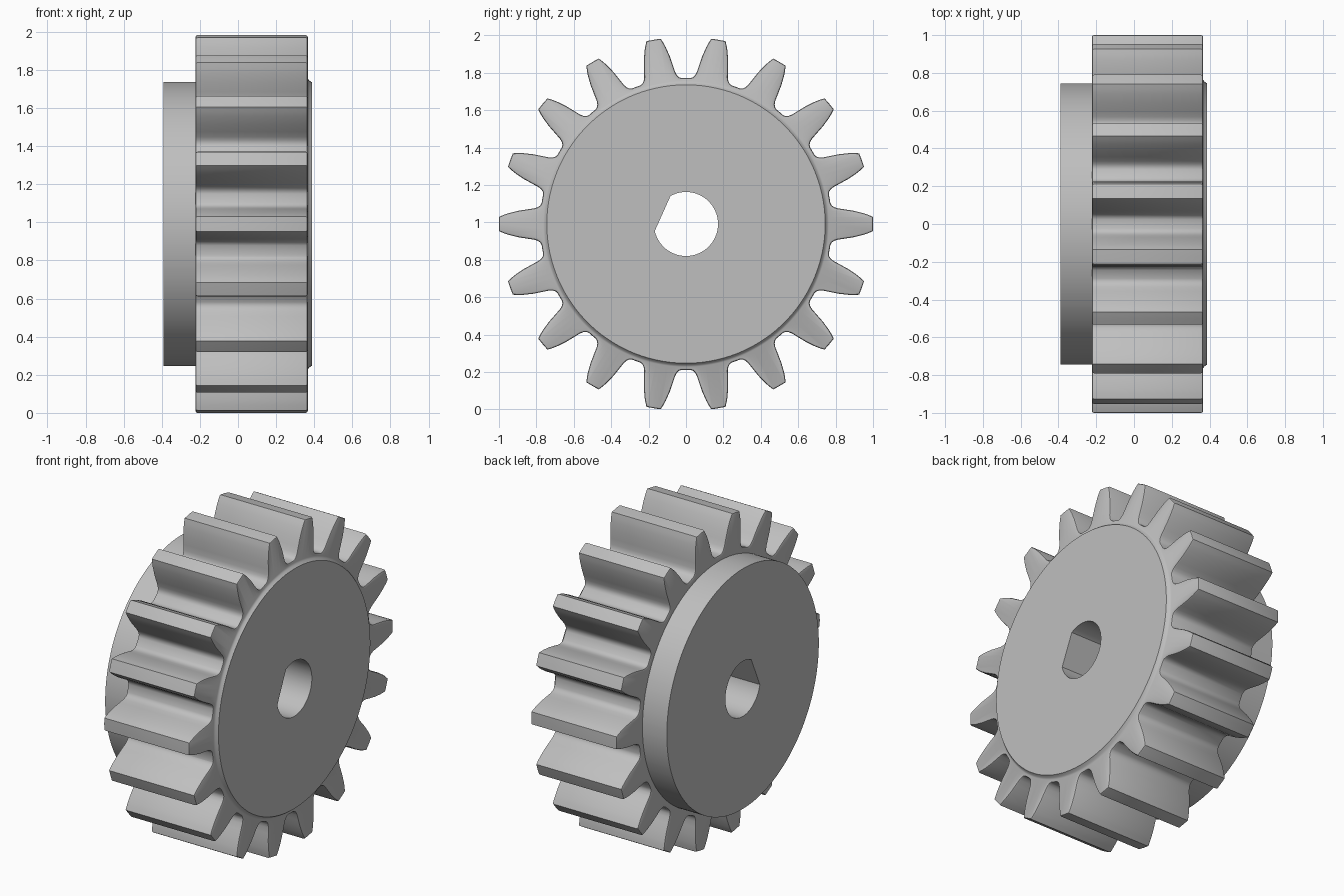
import bpy, bmesh
from math import sin, cos, radians, degrees, acos
from mathutils import Vector

cube = bpy.data.objects.get("Cube")
if cube:
    bpy.data.objects.remove(cube)

TEETH, PITCH = 18, 20.0
AXIS_Z = 0.991
X_BACK, X_LEFT, X_RIGHT, X_FACE = -0.39, -0.223, 0.366, 0.387
HUB_R, BORE_R = 0.745, 0.171
FLAT_DIR, FLAT_HALF = 155.8, 36.8      # direction and half span of the bore's flat

# Half tooth flank: (degrees from the tooth centre, radius), tip to root
FLANK = [(0, 1.0), (2.2, 1.0), (2.9, 0.975), (3.5, 0.95), (4.5, 0.9), (5.3, 0.85),
         (5.9, 0.815), (6.5, 0.797), (7.3, 0.785), (8.3, 0.78), (10, 0.78)]


def tooth_radius(angle):
    a = abs((angle + PITCH / 2) % PITCH - PITCH / 2)
    for (a0, r0), (a1, r1) in zip(FLANK, FLANK[1:]):
        if a <= a1 + 1e-6:
            return r0 + (r1 - r0) * (a - a0) / (a1 - a0)
    return FLANK[-1][1]


def bore_radius(angle):
    d = (angle - FLAT_DIR + 180) % 360 - 180
    if abs(d) >= FLAT_HALF:
        return BORE_R
    return BORE_R * cos(radians(FLAT_HALF)) / cos(radians(d))


# Shared angles: every tooth point plus the two corners of the bore
steps = {round((t * PITCH + s * a) % 360, 3)
         for t in range(TEETH) for a, _ in FLANK for s in (-1, 1)}
steps |= {FLAT_DIR - FLAT_HALF, FLAT_DIR + FLAT_HALF}
ANGLES = sorted(steps)


def outline(radius):
    return [Vector((cos(radians(a)), sin(radians(a)))) * radius(a) for a in ANGLES]


def inset(points, amount):
    """Move a closed outline inward along its mitred normals."""
    result = []
    for i, p in enumerate(points):
        before = (p - points[i - 1]).normalized()
        after = (points[(i + 1) % len(points)] - p).normalized()
        n0, n1 = Vector((-before.y, before.x)), Vector((-after.y, after.x))
        result.append(p + (n0 + n1) * amount / (1 + n0.dot(n1)))
    return result


def circle(r):
    return outline(lambda a: r)


teeth, bore = outline(tooth_radius), outline(bore_radius)

# Sections along the axle, going once around the body's cross-section
sections = [
    (X_BACK, bore), (X_BACK, circle(HUB_R)),                # back hub
    (X_LEFT, circle(HUB_R)),
    (X_LEFT, inset(teeth, 0.01)),                           # rounded toothed rim
    (X_LEFT + 0.003, inset(teeth, 0.003)),
    (X_LEFT + 0.01, teeth),
    (X_RIGHT - 0.01, teeth),
    (X_RIGHT - 0.003, inset(teeth, 0.003)),
    (X_RIGHT, inset(teeth, 0.01)),
    (X_RIGHT, circle(0.764)),                               # flared front boss
    (X_RIGHT + 0.006, circle(0.754)),
    (X_FACE, circle(HUB_R - 0.001)),
    (X_FACE, bore),
]

bm = bmesh.new()
rings = [[bm.verts.new((x, p.x, p.y + AXIS_Z)) for p in pts] for x, pts in sections]
count = len(ANGLES)
for k, ring in enumerate(rings):
    following = rings[(k + 1) % len(rings)]
    for i in range(count):
        j = (i + 1) % count
        bm.faces.new((ring[i], ring[j], following[j], following[i]))
bmesh.ops.recalc_face_normals(bm, faces=bm.faces)

mesh = bpy.data.meshes.new("spur_gear")
bm.to_mesh(mesh)
bm.free()
gear = bpy.data.objects.new("spur_gear", mesh)
bpy.context.collection.objects.link(gear)

# Plain grey metal
grey = bpy.data.materials.new("plain_grey")
grey.use_nodes = True
colour = (0.52, 0.52, 0.52, 1)
grey.diffuse_color = colour
grey.node_tree.nodes["Principled BSDF"].inputs["Base Color"].default_value = colour
mesh.materials.append(grey)

# Smooth flanks and rounds, crisp edges
bpy.ops.object.select_all(action='DESELECT')
gear.select_set(True)
bpy.context.view_layer.objects.active = gear
bpy.ops.object.shade_smooth_by_angle(angle=radians(32))
